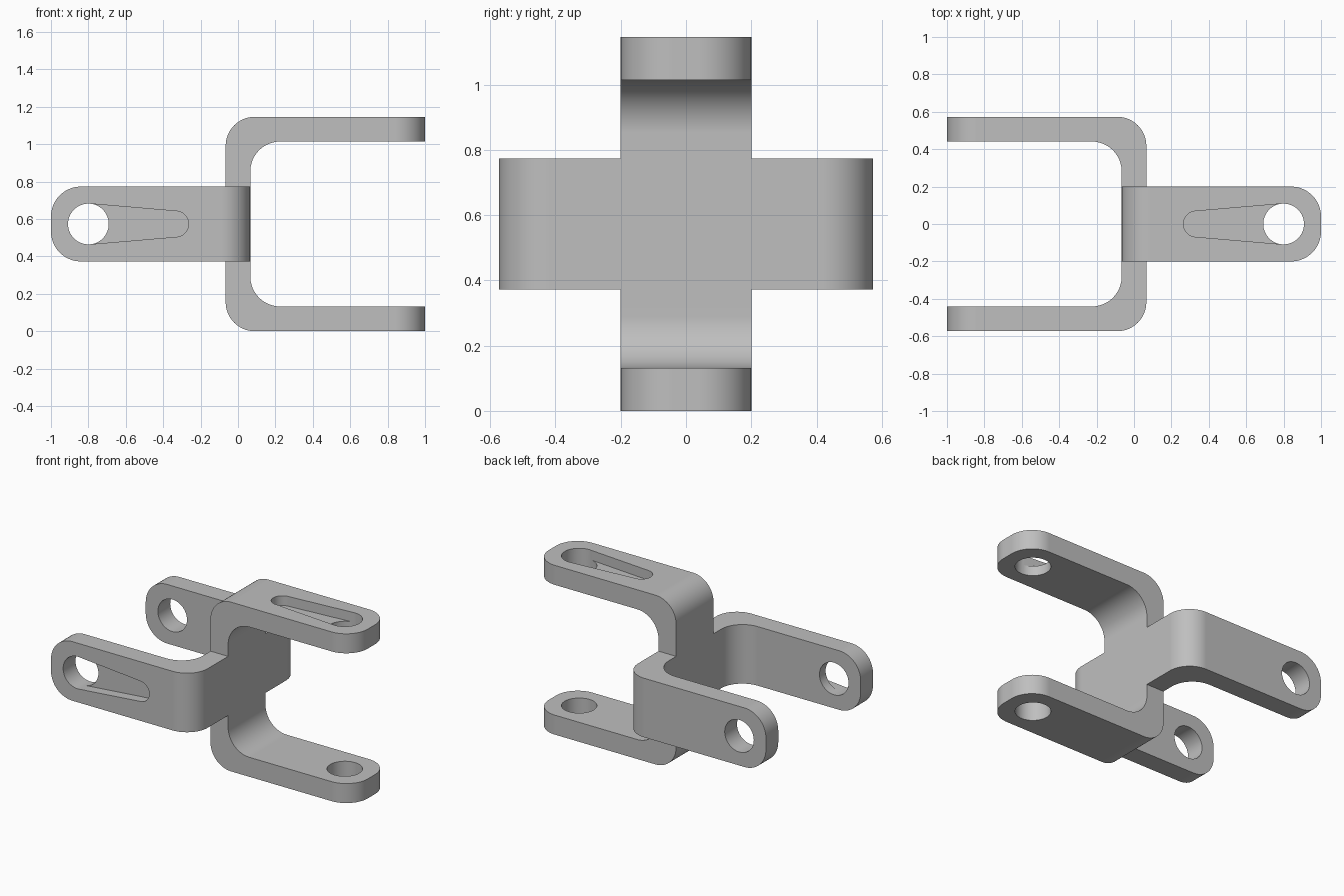
import bpy, bmesh, math
from mathutils import Matrix, Vector

cube = bpy.data.objects.get("Cube")
if cube:
    bpy.data.objects.remove(cube, do_unlink=True)

HALF_H, HALF_W, BASE = 0.573, 0.2, 0.066
THICK = 2 * BASE
HOLE_X, HOLE_R = 0.8, 0.109
SLOT_X, SLOT_R = 0.333, 0.069

metal = bpy.data.materials.new("grey metal")
metal.use_nodes = True
colour = (0.52, 0.52, 0.52, 1)
metal.diffuse_color = colour
metal.node_tree.nodes["Principled BSDF"].inputs["Base Color"].default_value = colour


def prism(name, outline, depth):
    """Solid made by extruding a closed outline along a vector."""
    bm = bmesh.new()
    face = bm.faces.new([bm.verts.new(p) for p in outline])
    ext = bmesh.ops.extrude_face_region(bm, geom=[face])
    moved = [g for g in ext["geom"] if isinstance(g, bmesh.types.BMVert)]
    bmesh.ops.translate(bm, verts=moved, vec=depth)
    bmesh.ops.recalc_face_normals(bm, faces=bm.faces)
    return finish(name, bm)


def finish(name, bm):
    mesh = bpy.data.meshes.new(name)
    bm.to_mesh(mesh)
    bm.free()
    mesh.materials.append(metal)
    obj = bpy.data.objects.new(name, mesh)
    bpy.context.collection.objects.link(obj)
    return obj


def round_edges(obj, rule, radius):
    """Bevel the edges whose midpoint and direction satisfy the rule."""
    bm = bmesh.new()
    bm.from_mesh(obj.data)
    edges = []
    for e in bm.edges:
        a, b = e.verts[0].co, e.verts[1].co
        if rule((a + b) / 2, (b - a).normalized()):
            edges.append(e)
    bmesh.ops.bevel(bm, geom=edges, offset=radius, offset_type='OFFSET',
                    segments=16, profile=0.5, affect='EDGES')
    bm.to_mesh(obj.data)
    bm.free()


def combine(target, other, operation):
    """Apply a boolean and discard the other solid."""
    mod = target.modifiers.new("combine", 'BOOLEAN')
    mod.operation, mod.solver, mod.object = operation, 'EXACT', other
    bpy.context.view_layer.objects.active = target
    bpy.ops.object.modifier_apply(modifier=mod.name)
    bpy.data.objects.remove(other, do_unlink=True)


def arc(cx, radius, start, end, z, steps):
    angles = [start + (end - start) * i / steps for i in range(steps + 1)]
    return [(cx + radius * math.cos(a), radius * math.sin(a), z) for a in angles]


def make_yoke(name):
    # C-shaped strap, open towards +x
    inner = HALF_H - THICK
    outline = [(1, HALF_H), (-BASE, HALF_H), (-BASE, -HALF_H), (1, -HALF_H),
               (1, -inner), (BASE, -inner), (BASE, inner), (1, inner)]
    yoke = prism(name, [(x, -HALF_W, z) for x, z in outline], Vector((0, 2 * HALF_W, 0)))
    # rounded bends and rounded arm tips
    round_edges(yoke, lambda m, d: abs(d.y) > 0.9 and m.x < 0 and abs(m.z) > 0.5, 0.155)
    round_edges(yoke, lambda m, d: abs(d.y) > 0.9 and abs(m.x - BASE) < 0.001
                and abs(abs(m.z) - inner) < 0.001, 0.16)
    round_edges(yoke, lambda m, d: abs(d.z) > 0.9 and m.x > 0.99, 0.16)
    # pin hole through both arms
    circle = arc(HOLE_X, HOLE_R, 0, math.tau, -0.8, 48)[:-1]
    combine(yoke, prism("pin_hole_cutter", circle, Vector((0, 0, 1.6))), 'DIFFERENCE')
    # tapered blind slot on the outside of one arm
    floor = HALF_H - THICK / 2
    q = math.pi / 2
    slot = arc(HOLE_X, HOLE_R, -q, q, floor, 24) + arc(SLOT_X, SLOT_R, q, 3 * q, floor, 24)
    combine(yoke, prism("slot_cutter", slot, Vector((0, 0, 0.2))), 'DIFFERENCE')
    return yoke


# Upright yoke opens to +x, flat yoke opens to -x with its slot in front
bracket = make_yoke("double_yoke_bracket")
flat_yoke = make_yoke("flat_yoke")
flat_yoke.data.transform(Matrix(((-1, 0, 0, 0), (0, 0, -1, 0), (0, -1, 0, 0), (0, 0, 0, 1))))
combine(bracket, flat_yoke, 'UNION')
bracket.data.transform(Matrix.Translation((0, 0, HALF_H)))

# Smooth bends, crisp rims
bpy.ops.object.select_all(action='DESELECT')
bracket.select_set(True)
bpy.context.view_layer.objects.active = bracket
bpy.ops.object.shade_smooth_by_angle(angle=math.radians(30))
weighted = bracket.modifiers.new("even_shading", 'WEIGHTED_NORMAL')
weighted.keep_sharp = True
